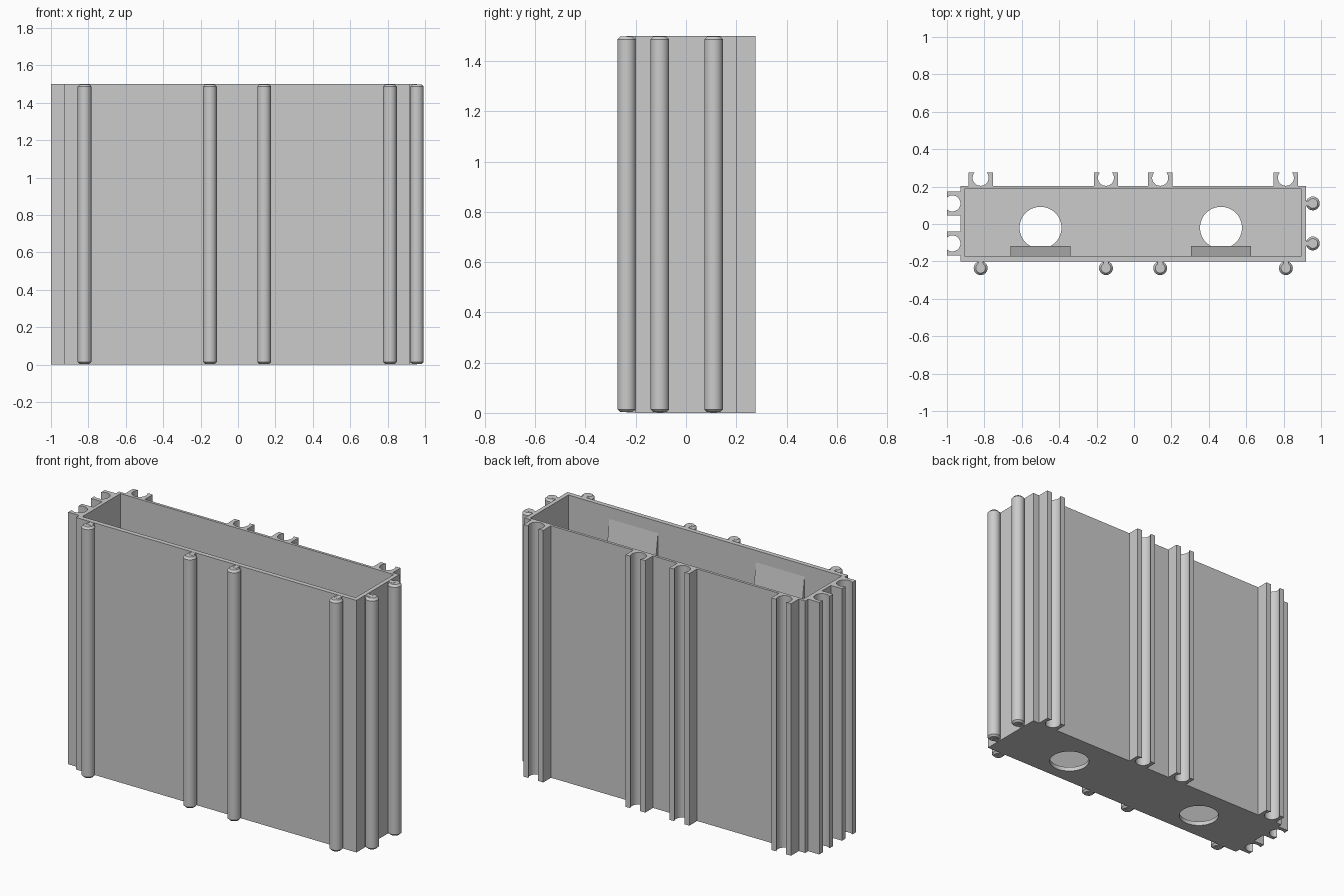
import bpy, bmesh
from math import cos, sin, pi, radians, asin
from mathutils import Matrix, Vector

cube = bpy.data.objects.get("Cube")
if cube:
    bpy.data.objects.remove(cube, do_unlink=True)

grey = bpy.data.materials.new("plain_grey")
grey.use_nodes = True
COLOR = (0.6, 0.6, 0.6, 1)
grey.diffuse_color = COLOR
grey.node_tree.nodes["Principled BSDF"].inputs["Base Color"].default_value = COLOR

HEIGHT = 1.5
FLOOR = 0.025
X0, X1, Y0, Y1 = -0.927, 0.92, -0.2, 0.203       # outer walls
IX0, IX1, IY0, IY1 = -0.905, 0.895, -0.172, 0.187  # inner walls
COLUMNS = (-0.82, -0.15, 0.14, 0.812)            # connectors on the long sides
ROWS = (0.11, -0.104)                            # connectors on the short sides
DEPTH, HALF, BORE = 0.073, 0.065, 0.043          # socket sizes
PEG_R, PEG_OUT = 0.037, 0.036


def finish(name, bm):
    """Turn a bmesh into a grey object with sharp edges kept."""
    bmesh.ops.remove_doubles(bm, verts=bm.verts[:], dist=0.0001)
    bmesh.ops.recalc_face_normals(bm, faces=bm.faces[:])
    mesh = bpy.data.meshes.new(name)
    bm.to_mesh(mesh)
    bm.free()
    mesh.materials.append(grey)
    obj = bpy.data.objects.new(name, mesh)
    bpy.context.collection.objects.link(obj)
    bpy.ops.object.select_all(action='DESELECT')
    obj.select_set(True)
    bpy.context.view_layer.objects.active = obj
    bpy.ops.object.shade_smooth_by_angle(angle=radians(30))
    return obj


def extrude_loops(name, loops, z0, z1):
    """Extrude a flat outline, with any inner loops as holes, from z0 to z1."""
    curve = bpy.data.curves.new(name + "_outline", 'CURVE')
    curve.dimensions = '2D'
    curve.fill_mode = 'BOTH'
    curve.extrude = (z1 - z0) / 2
    for loop in loops:
        spline = curve.splines.new('POLY')
        spline.points.add(len(loop) - 1)
        for point, (x, y) in zip(spline.points, loop):
            point.co = (x, y, 0, 1)
        spline.use_cyclic_u = True
    helper = bpy.data.objects.new(name + "_outline", curve)
    bpy.context.collection.objects.link(helper)
    graph = bpy.context.evaluated_depsgraph_get()
    mesh = bpy.data.meshes.new_from_object(helper.evaluated_get(graph))
    bm = bmesh.new()
    bm.from_mesh(mesh)
    bmesh.ops.translate(bm, verts=bm.verts[:], vec=(0, 0, (z0 + z1) / 2))
    bpy.data.objects.remove(helper, do_unlink=True)
    bpy.data.curves.remove(curve)
    bpy.data.meshes.remove(mesh)
    return finish(name, bm)


def rect(x0, x1, y0, y1):
    return [(x0, y0), (x1, y0), (x1, y1), (x0, y1)]


def circle(cx, cy, r, n=48):
    return [(cx + r * cos(2 * pi * i / n), cy + r * sin(2 * pi * i / n)) for i in range(n)]


def socket():
    """Open round groove: (along, outward) points measured from the wall."""
    centre = BORE + 0.001
    lip = asin((DEPTH - centre) / BORE)
    steps = 20
    arc = [lip - (pi + 2 * lip) * i / steps for i in range(steps + 1)]
    groove = [(BORE * cos(a), centre + BORE * sin(a)) for a in arc]
    return [(HALF, 0), (HALF, DEPTH)] + groove + [(-HALF, DEPTH), (-HALF, 0)]


# Shell outline with sockets along the back and the right-hand end
outline = [(X0, Y0), (X1, Y0), (X1, Y1)]
for cx in reversed(COLUMNS):
    outline += [(cx + a, Y1 + d) for a, d in socket()]
outline.append((X0, Y1))
for cy in ROWS:
    outline += [(X0 - d, cy + a) for a, d in socket()]
inner = rect(IX0, IX1, IY0, IY1)
extrude_loops("shell_with_sockets", [outline, inner], 0, HEIGHT)

# Floor with two round holes
extrude_loops("floor", [inner] + [circle(x, -0.02, 0.112) for x in (-0.5, 0.465)], 0, FLOOR)


# Pegs: chamfered rods on thin necks
def peg(name, base, outward):
    bm = bmesh.new()
    out = Vector(outward)
    centre = Vector(base) + out * PEG_OUT
    rings = []
    for r, z in ((0.026, 0.003), (PEG_R, 0.014), (PEG_R, HEIGHT - 0.014), (0.026, HEIGHT - 0.002)):
        rings.append([bm.verts.new((x, y, z)) for x, y in circle(centre.x, centre.y, r, 32)])
    for low, high in zip(rings, rings[1:]):
        for i in range(len(low)):
            j = (i + 1) % len(low)
            bm.faces.new((low[i], low[j], high[j], high[i]))
    bm.faces.new(rings[0])
    bm.faces.new(rings[-1])
    # neck joining the rod to the wall
    mid = Vector(base) + out * (PEG_OUT / 2 - 0.005)
    size = [PEG_OUT + 0.01 if abs(c) > 0.5 else 0.028 for c in out[:2]]
    place = Matrix.Translation((mid.x, mid.y, HEIGHT / 2))
    bmesh.ops.create_cube(bm, size=1, matrix=place @ Matrix.Diagonal((*size, HEIGHT - 0.002, 1)))
    finish(name, bm)


for n, cx in enumerate(COLUMNS, 1):
    peg(f"front_peg_{n}", (cx, Y0, 0), (0, -1, 0))
for n, cy in enumerate(ROWS, 1):
    peg(f"side_peg_{n}", (X1, cy, 0), (1, 0, 0))

# Wedge-shaped catches on the inside of the front wall
for n, cx in enumerate((-0.5, 0.465), 1):
    bm = bmesh.new()
    ends = []
    for x in (cx - 0.16, cx + 0.16):
        ends.append([bm.verts.new((x, y, z)) for y, z in
                     ((IY0 - 0.005, 1.43), (IY0, 1.43), (-0.117, 1.05), (IY0 - 0.005, 1.05))])
    for i in range(4):
        j = (i + 1) % 4
        bm.faces.new((ends[0][i], ends[0][j], ends[1][j], ends[1][i]))
    for end in ends:
        bm.faces.new(end)
    finish(f"inner_wedge_{n}", bm)
